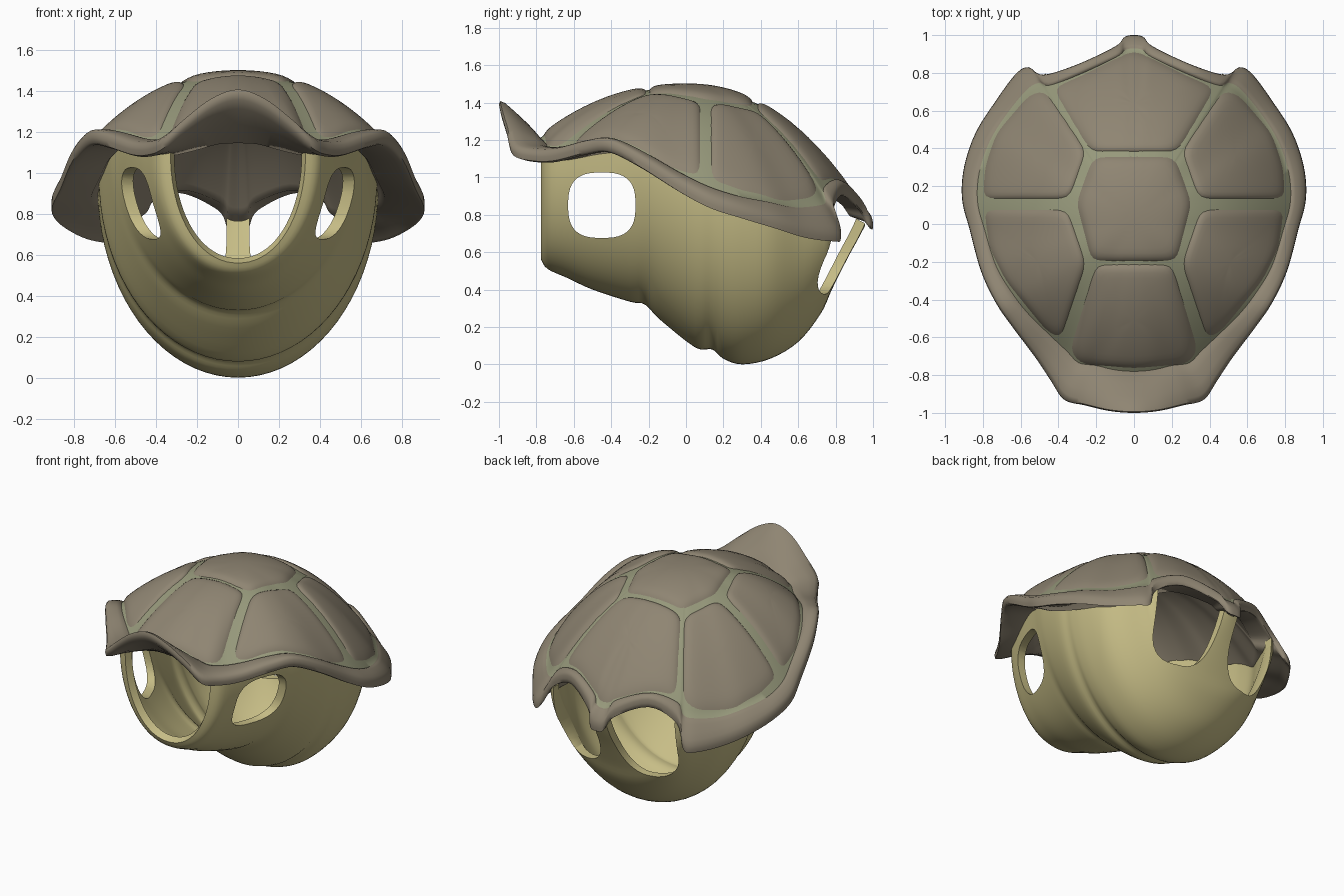
import bpy, bmesh, math
from mathutils import Vector

if "Cube" in bpy.data.objects:
    bpy.data.objects.remove(bpy.data.objects["Cube"])


def material(name, rgb):
    m = bpy.data.materials.new(name)
    m.diffuse_color = (*rgb, 1)
    m.use_nodes = True
    m.node_tree.nodes["Principled BSDF"].inputs["Base Color"].default_value = m.diffuse_color
    return m


BROWN = material("shell_brown", (0.275, 0.235, 0.17))
GREEN = material("seam_green", (0.31, 0.32, 0.20))
CREAM = material("belly_cream", (0.57, 0.51, 0.24))


def spline(rows, n, closed=False):
    """Catmull-Rom through rows of any width."""
    out, c = [], len(rows)
    for i in range(c if closed else c - 1):
        pick = lambda k: rows[k % c] if closed else rows[max(0, min(c - 1, k))]
        a, b, d, e = (pick(i + k) for k in (-1, 0, 1, 2))
        for s in range(n):
            t = s / n
            out.append([q + 0.5 * t * (r - p + t * (2 * p - 5 * q + 4 * r - w + t * (3 * (q - r) + w - p)))
                        for p, q, r, w in zip(a, b, d, e)])
    return out if closed else out + [list(rows[-1])]


def loft(name, rings, mats, closed=True, poles=(None, None), pick=lambda i: 0, recalc=True):
    """Skin rings of points, with an optional pole point at each end."""
    bm = bmesh.new()
    vr = [[bm.verts.new(p) for p in r] for r in rings]
    n = len(rings[0])
    for i in range(len(vr) - 1):
        for j in range(n if closed else n - 1):
            k = (j + 1) % n
            f = bm.faces.new((vr[i][j], vr[i][k], vr[i + 1][k], vr[i + 1][j]))
            f.material_index = pick(i)
    for pole, ring, idx in ((poles[0], vr[0], 0), (poles[1], vr[-1], len(vr) - 1)):
        if pole is not None:
            v = bm.verts.new(pole)
            for j in range(n):
                bm.faces.new((ring[j], ring[(j + 1) % n], v)).material_index = pick(idx)
    if recalc:
        bmesh.ops.recalc_face_normals(bm, faces=bm.faces)
    me = bpy.data.meshes.new(name)
    bm.to_mesh(me)
    bm.free()
    for m in mats:
        me.materials.append(m)
    ob = bpy.data.objects.new(name, me)
    bpy.context.collection.objects.link(ob)
    return ob


def smooth(ob, angle=45):
    bpy.ops.object.select_all(action='DESELECT')
    ob.select_set(True)
    bpy.context.view_layer.objects.active = ob
    bpy.ops.object.shade_smooth_by_angle(angle=math.radians(angle))


# Rim, front to back: outer x, y, z, groove scale, groove z
HALF = [(0, -1.0, 1.395, .78, 1.21), (.13, -.99, 1.35, .78, 1.205), (.26, -.96, 1.25, .78, 1.18),
        (.37, -.93, 1.15, .79, 1.16), (.44, -.83, 1.12, .81, 1.15), (.52, -.71, 1.12, .84, 1.16),
        (.64, -.55, 1.16, .87, 1.19), (.73, -.42, 1.175, .88, 1.19), (.81, -.25, 1.09, .9, 1.13),
        (.87, -.03, .95, .91, 1.02), (.91, .13, .865, .91, .95), (.90, .30, .81, .91, .90),
        (.84, .48, .755, .91, .87), (.74, .64, .705, .91, .84), (.63, .79, .685, .90, .85),
        (.56, .83, .70, .90, .87), (.48, .79, .85, .93, .94), (.30, .845, .94, .94, .98),
        (.10, .94, .85, .94, .92), (.05, .99, .76, .93, .865), (0, 1.0, .75, .93, .855)]
RIM = spline(HALF + [(-r[0], *r[1:]) for r in HALF[-2:0:-1]], 5, True)
OUT = [Vector(r[:3]) for r in RIM]
GRV = [Vector((r[0] * r[3], r[1] * r[3], r[4])) for r in RIM]
APEX = 1.482


def dome_ring(t, inner=False):
    ring = []
    for g in GRV:
        s = t * (.95 - .085 * min(1, abs(g.x) / .7)) if inner else t
        ring.append((g.x * s, g.y * s, g.z + (APEX - g.z) * (1 - t ** 2.2) - .065 * inner))
    return ring


def dome_z(x, y):
    """Height of the dome above a plan position."""
    a = math.atan2(abs(x), -y)
    for p, q in zip(GRV, GRV[1:]):
        pa, qa = math.atan2(abs(p.x), -p.y), math.atan2(abs(q.x), -q.y)
        if pa <= a <= qa:
            g = p.lerp(q, (a - pa) / max(qa - pa, 1e-6))
            t = min(1, math.hypot(x, y) / math.hypot(g.x, g.y))
            return g.z + (APEX - g.z) * (1 - t ** 2.2)
    return APEX


# Upper shell: dome, rolled rim, underside
steps = [.1, .22, .34, .46, .58, .68, .78, .86, .93, .97, 1]
rings = [dome_ring(t) for t in steps]
for f, dz in ((.12, .012), (.3, .022), (.6, .028), (.85, .03), (.97, .018), (1, -.005), (.97, -.032), (.8, -.045), (.4, -.05)):
    rings.append([g.lerp(o, f) + Vector((0, 0, dz)) for g, o in zip(GRV, OUT)])
rings += [dome_ring(t, True) for t in reversed(steps)]
top_n = len(steps)
smooth(loft("upper_shell", rings, [GREEN, BROWN], poles=((0, 0, APEX), (0, 0, APEX - .065)),
            pick=lambda i: 0 if i < top_n - 1 else 1), 60)


# Raised shell plates
def plate(name, poly):
    pts = []
    for i, p in enumerate(poly):
        q = poly[(i + 1) % len(poly)]
        n = max(2, round(math.dist(p, q) / .03))
        pts += [Vector(p).lerp(Vector(q), k / n) for k in range(n)]
    for _ in range(3):
        pts = [(pts[i - 1] + p * 2 + pts[(i + 1) % len(pts)]) / 4 for i, p in enumerate(pts)]
    c = sum(pts, Vector((0, 0))) / len(pts)
    lay = lambda v, h: (v.x, v.y, dome_z(v.x, v.y) + h)
    rows = [(.15, .02), (.3, .02), (.45, .02), (.6, .02), (.75, .0195), (.85, .018), (.92, .014), (.98, .005), (1.02, -.008)]
    ob = loft(name, [[lay(c.lerp(p, s), h) for p in pts] for s, h in rows], [BROWN], poles=(lay(c, .02), None))
    smooth(ob, 60)


def both(half):
    return half + [(-x, y) for x, y in reversed(half) if x > 0]


plate("centre_plate", both([(.215, .355), (.305, .11), (.225, -.195)]))
plate("front_plate", both([(.20, -.215), (.34, -.67), (.29, -.74), (0, -.765)]))
plate("rear_plate", both([(.23, .385), (.43, .72), (.28, .785), (.1, .875), (0, .92)]))
for side, s in (("right", 1), ("left", -1)):
    plate(side + "_front_plate", [(s * x, y) for x, y in
          [(.355, .075), (.795, .075), (.765, -.13), (.68, -.3), (.465, -.565), (.39, -.61), (.255, -.21)]])
    plate(side + "_rear_plate", [(s * x, y) for x, y in
          [(.255, .385), (.345, .135), (.80, .135), (.79, .3), (.73, .48), (.555, .685), (.475, .71)]])

# Belly stations: y, bottom z, half width, top z, roundness
BELLY = [(-.775, .56, .33, 1.10, 2.1), (-.74, .51, .395, 1.10, 2.1), (-.63, .46, .45, 1.11, 2.05), (-.5, .40, .505, 1.13, 2),
         (-.3, .335, .58, 1.15, 2), (-.22, .32, .61, 1.13, 2), (-.14, .24, .635, 1.11, 2),
         (.05, .09, .675, 1.0, 2), (.14, .08, .68, .97, 2), (.2, .03, .685, .95, 2), (.3, 0, .685, .93, 2),
         (.45, .03, .66, .88, 2), (.6, .12, .585, .84, 2), (.72, .27, .535, .84, 2.1), (.78, .40, .495, .82, 2.1),
         (.86, .56, .34, .85, 2), (.92, .67, .22, .87, 2), (.957, .74, .12, .86, 2)]


def section(y, b, w, top, n, m=20):
    pts = []
    for k in range(-m, m + 1):
        a = abs(k) / m * math.pi / 2
        x = w * math.sin(a) ** (2 / n)
        pts.append((math.copysign(x, k), y, b + (top - b) * (1 - max(0, math.cos(a)) ** (2 / n))))
    return pts


belly = loft("belly_shell", [section(*r) for r in reversed(spline(BELLY, 4))], [CREAM], closed=False, recalc=False)
sol = belly.modifiers.new("thickness", 'SOLIDIFY')
sol.thickness, sol.offset = .052, -1


# Limb openings cut through the belly
def cutter(name, cen, ru, rz, n, axis, lo, hi):
    rows = []
    for d in (lo, hi):
        row = []
        for k in range(40):
            a = (k + .5) * math.tau / 40
            u, z = (r * math.copysign(abs(v) ** (2 / n), v) for r, v in ((ru, math.cos(a)), (rz, math.sin(a))))
            row.append((d, cen[0] + u, cen[1] + z) if axis == 'X' else (cen[0] + u, d, cen[1] + z))
        rows.append(row)
    mid = [(d, *cen) if axis == 'X' else (cen[0], d, cen[1]) for d in (lo, hi)]
    ob = loft(name, rows, [], poles=mid)
    ob.hide_render = True
    mod = belly.modifiers.new(name, 'BOOLEAN')
    mod.operation, mod.object = 'DIFFERENCE', ob
    return ob


cutters = [cutter("arm_cutter", (-.45, .851), .18, .175, 2.8, 'X', -1.2, 1.2)]
cutters += [cutter("leg_cutter", (s * .263, .721), .208, .345, 2.6, 'Y', .5, 1.2) for s in (1, -1)]
baked = None
for solver, own in (('EXACT', False), ('EXACT', True), ('FLOAT', False)):
    for mod in belly.modifiers:
        if mod.type == 'BOOLEAN':
            mod.solver, mod.use_self = solver, own
    bpy.context.view_layer.update()
    dg = bpy.context.evaluated_depsgraph_get()
    baked = bpy.data.meshes.new_from_object(belly.evaluated_get(dg))
    if len(baked.polygons) > 2000 and max(v.co.y for v in baked.vertices) > .9:
        break
belly.modifiers.clear()
belly.data = baked
for c in cutters:
    bpy.data.objects.remove(c)
smooth(belly, 40)
